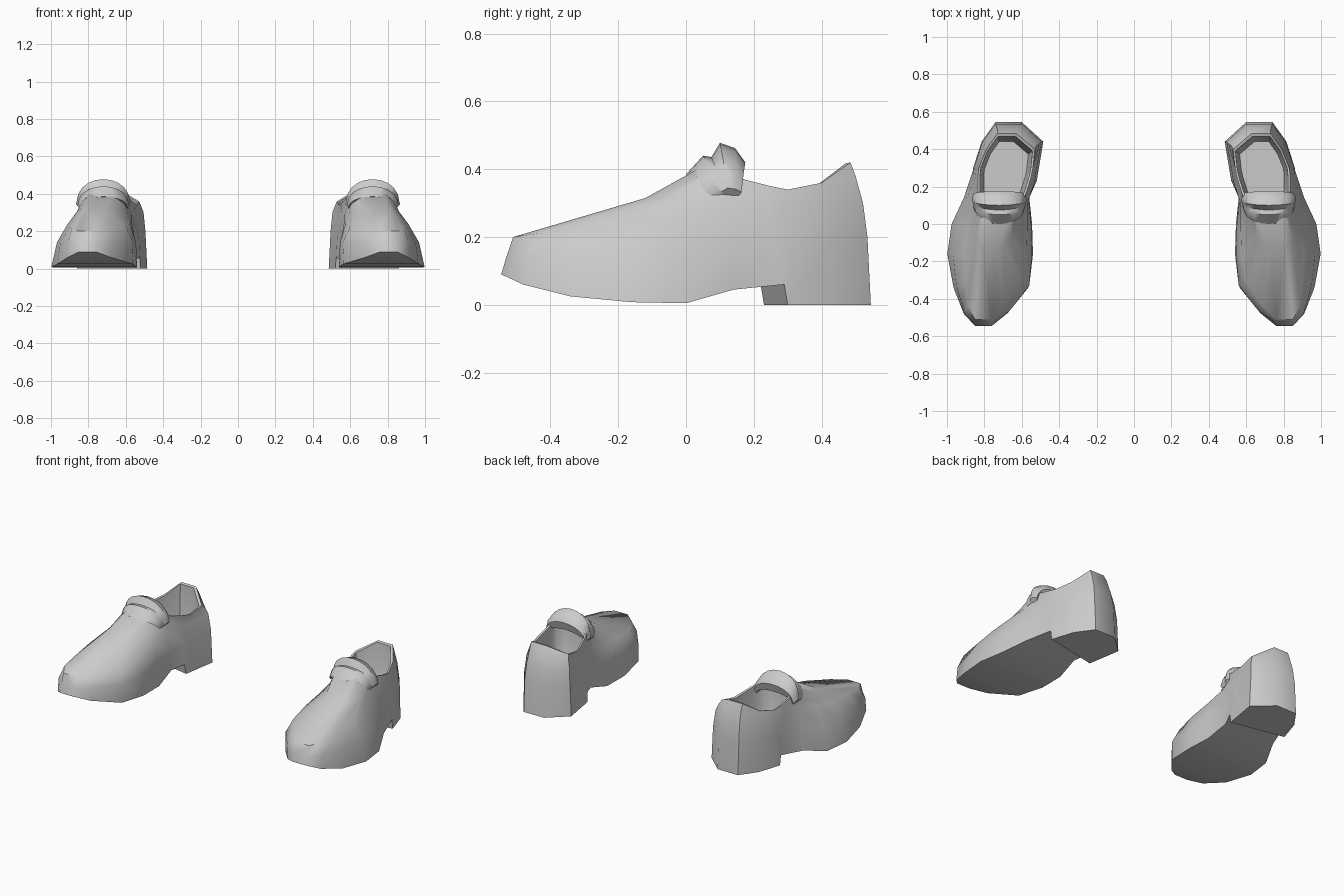
import bpy, bmesh, math

cube = bpy.data.objects.get("Cube")
if cube:
    bpy.data.objects.remove(cube)

grey = bpy.data.materials.new("plain_grey")
COLOUR = (0.6, 0.6, 0.6, 1)
grey.diffuse_color = COLOUR
grey.use_nodes = True
grey.node_tree.nodes["Principled BSDF"].inputs["Base Color"].default_value = COLOUR

# Rings from toe to heel; each row is y, inner x, outer x, z
SOLE = [(-.545, .76, .85, .09), (-.48, .68, .91, .06), (-.34, .565, .965, .025),
        (-.16, .54, .998, .008), (0, .545, .975, .005), (.14, .56, .91, .045),
        (.29, .525, .86, .06), (.30, .52, .86, 0), (.44, .485, .815, 0), (.545, .60, .74, 0)]
GIRTH = [(-.53, .76, .85, .14), (-.47, .67, .91, .14), (-.33, .56, .95, .14),
         (-.16, .545, .968, .14), (0, .55, .95, .15), (.14, .565, .895, .16),
         (.26, .53, .86, .17), (.30, .525, .855, .17), (.44, .495, .81, .20), (.535, .60, .74, .20)]
SHOULDER = [(-.51, .76, .85, .20), (-.44, .69, .89, .21), (-.31, .60, .90, .225),
            (-.16, .575, .91, .24), (-.02, .57, .885, .26), (.11, .57, .86, .29),
            (.24, .55, .85, .29), (.28, .545, .845, .29), (.43, .505, .80, .30), (.522, .61, .735, .30)]
VAMP = [(-.12, .73, .81, .315), (-.11, .70, .83, .312), (-.07, .66, .845, .31),
        (0, .625, .855, .31), (.06, .605, .85, .32), (.13, .585, .845, .335),
        (.24, .555, .842, .325), (.28, .55, .838, .323), (.42, .52, .79, .34), (.50, .62, .73, .38)]
COLLAR = [(.07, .66, .78, .42), (.073, .645, .79, .418), (.085, .63, .80, .41),
          (.10, .61, .82, .40), (.13, .59, .83, .385), (.17, .575, .835, .37),
          (.25, .55, .835, .35), (.30, .54, .83, .34), (.40, .53, .79, .36), (.485, .63, .73, .42)]

# Strap and tongue roll section over the instep: y, z
ROLL = [(0, .385), (.05, .44), (.075, .436), (.10, .478), (.145, .462), (.175, .42), (.16, .37), (.08, .35)]


def finish(name, bm):
    bmesh.ops.recalc_face_normals(bm, faces=bm.faces)
    mesh = bpy.data.meshes.new(name)
    bm.to_mesh(mesh)
    bm.free()
    mesh.materials.append(grey)
    obj = bpy.data.objects.new(name, mesh)
    bpy.context.collection.objects.link(obj)
    bpy.ops.object.select_all(action='DESELECT')
    obj.select_set(True)
    bpy.context.view_layer.objects.active = obj
    bpy.ops.object.shade_smooth_by_angle(angle=math.radians(50))


def skin(bm, loops, side):
    """Join closed loops of points with quads and return the vertex loops."""
    rings = [[bm.verts.new((side * x, y, z)) for x, y, z in loop] for loop in loops]
    for a, b in zip(rings, rings[1:]):
        for i in range(len(a)):
            j = (i + 1) % len(a)
            bm.faces.new((a[i], a[j], b[j], b[i]))
    return rings


def outline(rows, heel_skew=0):
    """Outer edge toe to heel, then inner edge back to the toe."""
    outer = [(xo, y, z) for y, xi, xo, z in rows]
    inner = [(xi, y - (heel_skew if k in (6, 7) else 0), z)
             for k, (y, xi, xo, z) in enumerate(rows)]
    return outer + inner[::-1]


def inset(loop, amount, z_of):
    cx, cy = .69, .28
    return [(x + (cx - x) * amount, y + (cy - y) * amount, z_of(z)) for x, y, z in loop]


def close_across(bm, ring):
    """Fill between matching outer and inner points."""
    n = len(ring)
    for i in range(n // 2 - 1):
        bm.faces.new((ring[i], ring[i + 1], ring[n - 2 - i], ring[n - 1 - i]))


def shoe_body(name, side):
    bm = bmesh.new()
    collar = outline(COLLAR)
    rings = skin(bm, [outline(SOLE, .07), outline(GIRTH, .03), outline(SHOULDER),
                      outline(VAMP), collar,
                      inset(collar, .08, lambda z: z - .004),      # rim thickness
                      inset(collar, .10, lambda z: .24),           # lining
                      inset(collar, .22, lambda z: .13)], side)    # insole edge
    close_across(bm, rings[0])
    close_across(bm, rings[-1])
    finish(name, bm)


def instep_roll(name, side, steps=10):
    bm = bmesh.new()
    loops = []
    for s in range(steps + 1):
        a = math.radians(-84 + 168 * s / steps)
        c = math.cos(a)
        loop = []
        for y, z in ROLL:
            width = .125 + .022 * (z - .35) / .13
            loop.append((.72 + width * math.sin(a),
                         .11 + (y - .11) * (.5 + .5 * c) + .02 * (1 - c),
                         .31 + (z - .31) * c ** .7))
        loops.append(loop)
    rings = skin(bm, loops, side)
    bm.faces.new(rings[0])
    bm.faces.new(rings[-1])
    finish(name, bm)


for label, side in (("left", 1), ("right", -1)):
    shoe_body(label + "_shoe", side)
    instep_roll(label + "_instep_strap", side)
